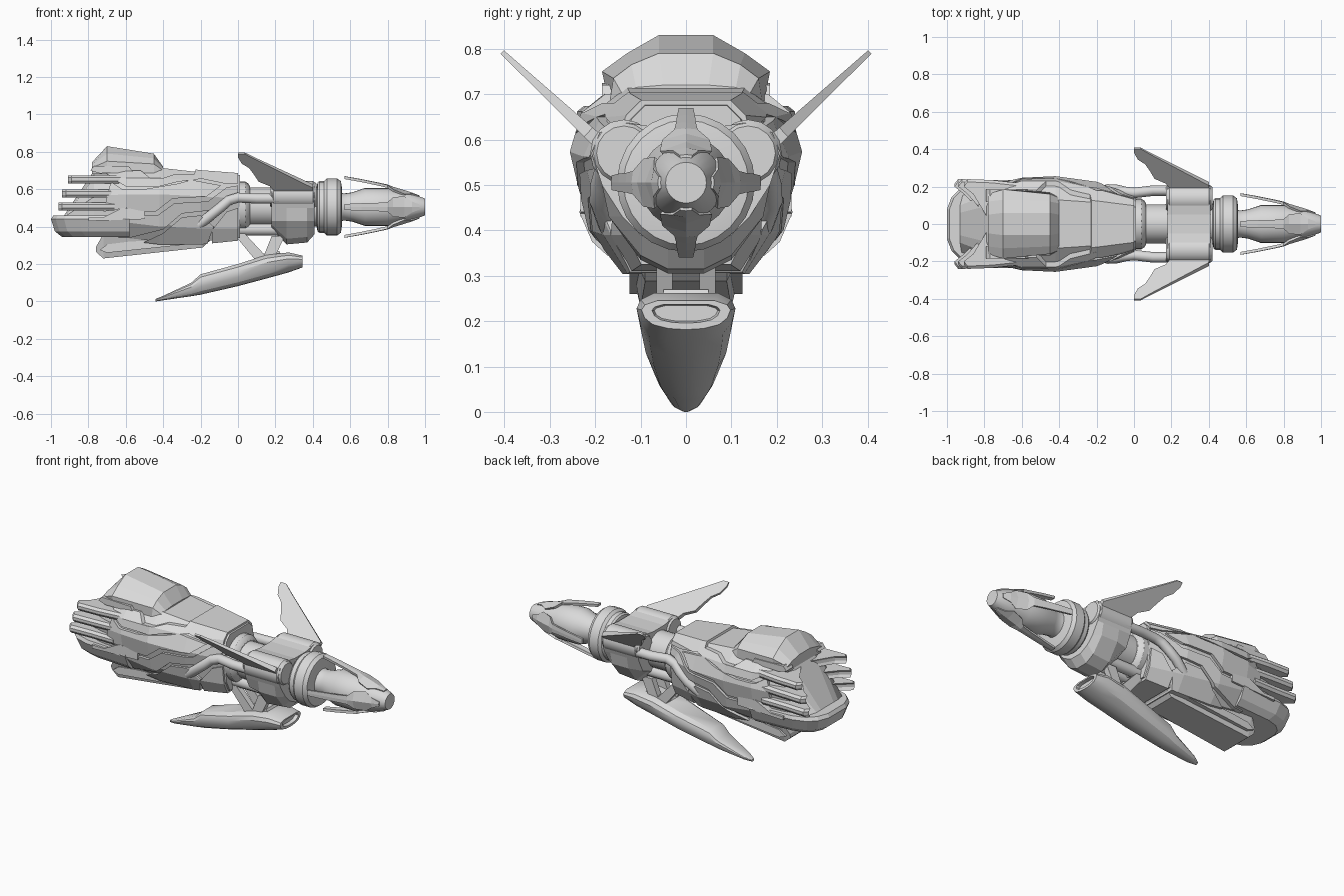
import bpy, bmesh, math

cube = bpy.data.objects.get("Cube")
if cube:
    bpy.data.objects.remove(cube, do_unlink=True)

metal = bpy.data.materials.new("plain grey metal")
metal.use_nodes = True
grey = (0.7, 0.7, 0.7, 1)
metal.diffuse_color = grey
for node in metal.node_tree.nodes:
    if node.type == 'BSDF_PRINCIPLED':
        node.inputs["Base Color"].default_value = grey

AXIS = 0.505  # height of the long axis


def loft(name, rings, smooth=False):
    """Skin a run of closed rings and cap both ends."""
    bm = bmesh.new()
    rows = [[bm.verts.new(p) for p in ring] for ring in rings]
    n = len(rows[0])
    for a, b in zip(rows, rows[1:]):
        for i in range(n):
            j = (i + 1) % n
            bm.faces.new((a[i], a[j], b[j], b[i]))
    bm.faces.new(rows[0][::-1])
    bm.faces.new(rows[-1])
    bmesh.ops.recalc_face_normals(bm, faces=bm.faces)
    me = bpy.data.meshes.new(name)
    bm.to_mesh(me)
    bm.free()
    if smooth:
        me.shade_smooth()
        me.set_sharp_from_angle(angle=math.radians(30))
    me.materials.append(metal)
    ob = bpy.data.objects.new(name, me)
    bpy.context.scene.collection.objects.link(ob)
    return ob


def section(x, half):
    """Symmetric cross-section from (y, z) points of one side."""
    return [(x, y, z) for y, z in half] + [(x, -y, z) for y, z in reversed(half)]


def prism(name, outline, y0, y1):
    """Side outline in x, z extruded along y."""
    return loft(name, [[(x, y, z) for x, z in outline] for y in (y0, y1)])


def pair(name, outline, y0, y1):
    for s, side in ((1, "back"), (-1, "front")):
        prism(f"{side}_{name}", outline, s * y0, s * y1)


def lathe(name, profile, y=0.0, z=AXIS, sides=24):
    rings = [[(x, y + r * math.cos(2 * math.pi * i / sides),
               z + r * math.sin(2 * math.pi * i / sides)) for i in range(sides)]
             for x, r in profile]
    return loft(name, rings, True)


def tube(name, points, r):
    cu = bpy.data.curves.new(name, 'CURVE')
    cu.dimensions = '3D'
    cu.bevel_depth, cu.bevel_resolution, cu.use_fill_caps = r, 3, True
    sp = cu.splines.new('POLY')
    sp.points.add(len(points) - 1)
    for p, co in zip(sp.points, points):
        p.co = (*co, 1)
    cu.materials.append(metal)
    bpy.context.scene.collection.objects.link(bpy.data.objects.new(name, cu))


# Main hull
HULL = [
    (-.93, [(.06, .46), (.10, .46), (.15, .45), (.14, .43), (.10, .40)]),
    (-.77, [(.10, .70), (.16, .66), (.195, .56), (.19, .44), (.12, .36)]),
    (-.60, [(.13, .72), (.215, .65), (.23, .57), (.20, .43), (.13, .34)]),
    (-.42, [(.13, .715), (.215, .65), (.238, .57), (.20, .41), (.13, .32)]),
    (-.20, [(.115, .69), (.175, .64), (.21, .56), (.17, .40), (.12, .32)]),
    (.01, [(.09, .675), (.12, .645), (.14, .55), (.12, .40), (.09, .34)]),
]


def hull(name, grow=1.0):
    return loft(name, [section(x, [(y * grow, .53 + (z - .53) * grow) for y, z in half])
                       for x, half in HULL])


hull("main_hull")
outer, inner = hull("armour_outer_helper", 1.075), hull("armour_inner_helper", 0.97)


def armour(name, outline):
    """Raised plating that follows the hull inside a side outline."""
    ob = prism(name, outline, -.5, .5)
    for op, tool in (('INTERSECT', outer), ('DIFFERENCE', inner)):
        mod = ob.modifiers.new(op, 'BOOLEAN')
        mod.operation, mod.object, mod.solver = op, tool, 'EXACT'
    deps = bpy.context.evaluated_depsgraph_get()
    me = bpy.data.meshes.new_from_object(ob.evaluated_get(deps))
    ob.modifiers.clear()
    ob.data = me


armour("side_band", [(-.64, .34), (-.64, .45), (-.55, .46), (-.43, .46), (-.34, .525), (-.16, .535),
                     (-.06, .61), (0, .62), (0, .58), (-.04, .57), (-.12, .49), (-.30, .47),
                     (-.40, .385), (-.58, .34)])
armour("upper_side_plate", [(-.72, .48), (-.60, .50), (-.52, .48), (-.44, .48), (-.35, .55), (-.17, .56),
                            (-.09, .62), (-.25, .65), (-.32, .63), (-.5, .60), (-.62, .60), (-.68, .64)])
armour("shoulder_plate", [(-.72, .70), (-.52, .70), (-.47, .66), (-.40, .66), (-.34, .68), (-.20, .68),
                          (-.20, .655), (-.32, .64), (-.42, .615), (-.60, .615), (-.66, .65)])
armour("neck_deck_plate", [(-.20, .78), (0, .78), (0, .63), (-.07, .63), (-.24, .665)])
armour("lower_side_plate", [(-.56, .29), (-.40, .365), (-.30, .45), (-.20, .46), (-.13, .40), (-.17, .29)])
armour("neck_cheek_plate", [(-.14, .30), (-.14, .38), (-.06, .48), (0, .50), (0, .30)])
for helper in (outer, inner):
    bpy.data.objects.remove(helper, do_unlink=True)

# Raised top hump
loft("top_hump", [section(x, h) for x, h in (
    (-.78, [(.05, .745), (.12, .73), (.16, .715), (.155, .68)]),
    (-.70, [(.06, .83), (.13, .79), (.185, .75), (.17, .68)]),
    (-.45, [(.06, .79), (.12, .765), (.16, .735), (.17, .67)]),
    (-.40, [(.05, .72), (.11, .715), (.14, .70), (.15, .66)]))])

# Rounded rear tub, narrower at the bottom
PLAN = [(-1, .08), (-.975, .145), (-.93, .19), (-.85, .217), (-.58, .235)]
loft("rear_tub", [[(-.58 + (x + .58) * sx, y * sy, z)
                   for x, y in PLAN + [(x, -y) for x, y in reversed(PLAN)]]
                  for z, sx, sy in ((.345, .86, .74), (.375, .95, .88), (.44, 1, 1), (.46, .97, .97))])
pair("tub_step", [(-.80, .45), (-.72, .45), (-.62, .50), (-.50, .49), (-.50, .44), (-.80, .43)], .16, .232)

# Keel under the hull
loft("keel", [section(x, h) for x, h in (
    (-.76, [(.11, .29), (.10, .265)]), (-.72, [(.13, .36), (.10, .23)]),
    (-.19, [(.125, .36), (.09, .288)]), (-.15, [(.11, .34), (.09, .325)]))])
pair("keel_rail", [(-.74, .275), (-.70, .26), (-.22, .31), (-.18, .34), (-.58, .32), (-.70, .305)], .09, .125)

# Swept rear feathers: flat slabs converging on the middle
for i, (x0, x1, z) in enumerate(((-.96, -.66, .505), (-.94, -.62, .575), (-.91, -.58, .65))):
    for s, side in ((1, "back"), (-1, "front")):
        outline = [(x0, .215), (x0 + .02, .24), (x0 + .15, .235), (x1, .235 - .01 * i), (x1, .12),
                   (-.79, .06), (x0 + .05, .175)]
        loft(f"{side}_feather_{i + 1}", [[(x, s * (y - inset), z + dz) for x, y in outline]
                                         for dz, inset in ((-.02, .012), (-.005, 0), (.012, 0), (.024, .015))])
pair("top_feather", [(-.79, .70), (-.77, .725), (-.58, .72), (-.56, .69), (-.74, .685)], .12, .185)

# Neck core, lower rods and side pipes
lathe("neck_core", [(-.02, .105), (.20, .105)])
lathe("neck_flange", [(-.02, .135), (.04, .135), (.055, .125), (.065, .11)])
for s in (1, -1):
    tube("lower_rod", [(-.03, s * .04, .385), (.24, s * .04, .385)], .034)
    tube("side_pipe", [(.22, s * .178, .55), (.10, s * .178, .55), (0, s * .166, .555), (-.05, s * .172, .54),
                       (-.09, s * .182, .505), (-.14, s * .185, .465), (-.21, s * .165, .41)], .028)

# Collar block with round side lobes
loft("collar_block", [section(x, [(.05, .625), (.13, .637), (.19, .615), (.208, .57), (.185, .50),
                                  (w, .43), (.10, b + .03), (.04, b)])
                      for x, w, b in ((.18, .15, .38), (.26, .17, .305), (.37, .17, .315), (.41, .14, .36))])
for s in (1, -1):
    lathe("collar_lobe", [(.17, .06), (.19, .074), (.40, .074), (.42, .06)], s * .137, .57, 16)

# Ring and nozzle
lathe("nozzle_ring", [(.39, .10), (.42, .105), (.425, .13), (.435, .138), (.46, .138), (.465, .143),
                      (.475, .152), (.53, .152), (.55, .138), (.556, .10)])
lathe("nozzle", [(.52, .09), (.565, .072), (.61, .078), (.68, .102), (.80, .102), (.87, .083),
                 (.90, .082), (1, .045)])

# Four petals: a slim stalk standing off the nozzle that spreads onto the cone
PETAL = [(.57, .165, .016), (.66, .149, .02), (.74, .133, .022), (.80, .12, .026), (.83, .108, .055),
         (.89, .09, .062), (.93, .077, .03), (.97, .062, .014)]
for k in range(4):
    rings = []
    for x, r, w in PETAL:
        turns = [k * math.pi / 2 + f * w / r for f in (-1, 0, 1)]
        rings.append([(x, q * math.cos(a), AXIS + q * math.sin(a))
                      for q, order in ((r, turns), (r - .015, turns[::-1])) for a in order])
    loft(f"nozzle_petal_{k + 1}", rings)

# Upswept wings
WING = [(0, .405), (.035, .405), (.09, .375), (.40, .215), (.40, .19), (.20, .19), (.17, .225),
        (.11, .25), (.085, .29), (.06, .325), (.02, .35), (0, .385)]
for s, side in ((1, "back"), (-1, "front")):
    rings = []
    for f in (1, -1):
        ring = []
        for x, y in WING:
            t = f * (.005 + .045 * (.41 - y))
            ring.append((x, s * (y + t * .69), .793 + (y - .405) * .93 - t * .72))
        rings.append(ring)
    loft(f"{side}_wing", rings)

# Lower blade with a recessed front end, and its struts
BLADE = [(-.44, .012, .014, 0), (-.40, .033, .03, .006), (-.25, .062, .10, .028), (-.20, .073, .145, .036),
         (0, .095, .20, .082), (.15, .105, .248, .122), (.27, .109, .262, .155), (.345, .098, .245, .182),
         (.345, .075, .237, .196), (.325, .07, .234, .20)]
loft("lower_blade", [section(x, [(w * u, b + (t - b) * v) for u, v in (
    (.65, 1), (.92, .86), (1, .68), (.93, .4), (.75, .17), (.4, .03), (.1, 0))])
                     for x, w, t, b in BLADE], True)
pair("rear_strut", [(-.03, .37), (.03, .37), (.16, .23), (.15, .20), (.11, .20)], .03, .065)
pair("front_strut", [(.12, .20), (.18, .20), (.25, .35), (.18, .35)], .03, .065)
prism("strut_foot", [(.06, .19), (.10, .25), (.22, .27), (.25, .22)], -.05, .05)
